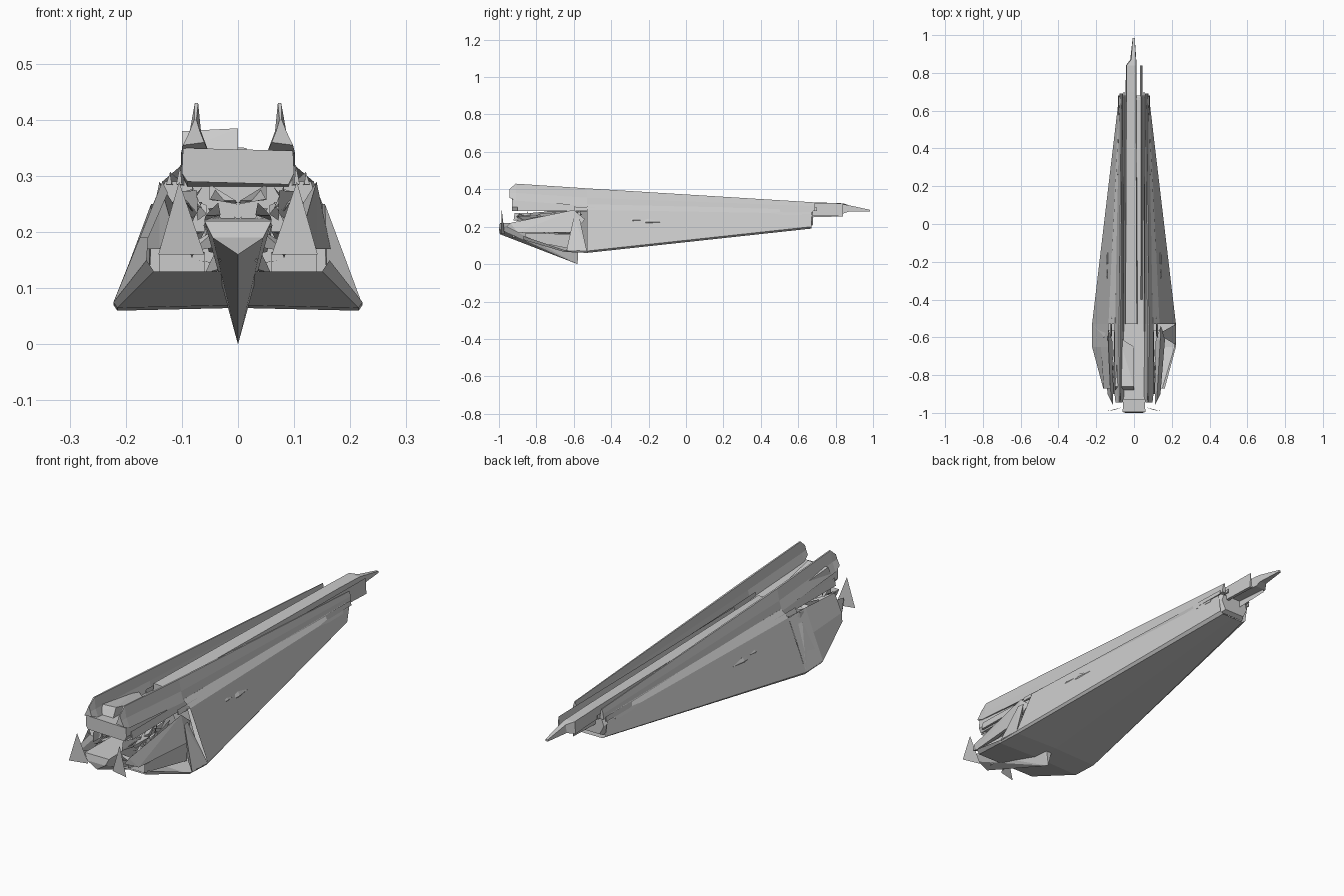
import bpy, bmesh, random
from mathutils import Vector

random.seed(4)


def finish(name, bm, mirror=False):
    bmesh.ops.recalc_face_normals(bm, faces=bm.faces)
    me = bpy.data.meshes.new(name)
    bm.to_mesh(me)
    bm.free()
    ob = bpy.data.objects.new(name, me)
    bpy.context.collection.objects.link(ob)
    if mirror:
        ob.modifiers.new("Mirror", 'MIRROR')
    return ob


def loft(name, sections, mirror=False, closed=True, caps=(True, True)):
    """Skin (y, [(x, z), ...]) cross-sections that share one point count."""
    bm = bmesh.new()
    rings = [[bm.verts.new((x, y, z)) for x, z in pts] for y, pts in sections]
    n = len(rings[0])
    for a, b in zip(rings, rings[1:]):
        for i in range(n if closed else n - 1):
            j = (i + 1) % n
            bm.faces.new((a[i], a[j], b[j], b[i]))
    if caps[0]:
        bm.faces.new(rings[0])
    if caps[1]:
        bm.faces.new(rings[-1])
    return finish(name, bm, mirror)


def hull_of(name, points, mirror=False):
    """Faceted solid around a handful of points."""
    bm = bmesh.new()
    vs = [bm.verts.new(p) for p in points]
    res = bmesh.ops.convex_hull(bm, input=vs)
    bmesh.ops.delete(bm, geom=list({v for v in res["geom_interior"]
                                    if isinstance(v, bmesh.types.BMVert)}), context='VERTS')
    return finish(name, bm, mirror)


def plate(name, points, mirror=True):
    bm = bmesh.new()
    bm.faces.new([bm.verts.new(p) for p in points])
    return finish(name, bm, mirror)


# Long tapering hull shell, open at the front
loft("hull", [
    (-0.53, [(0, 0.065), (0.215, 0.06), (0.222, 0.07), (0.135, 0.29), (0.10, 0.32), (0, 0.315)]),
    (0.67, [(0, 0.19), (0.055, 0.19), (0.07, 0.20), (0.08, 0.27), (0.075, 0.295), (0, 0.285)]),
], mirror=True, closed=False, caps=(False, False))

# Belly under the mouth, both sides
loft("mouth_belly", [
    (-0.87, [(0, 0.13), (0.15, 0.13), (0.163, 0.15)]),
    (-0.65, [(0, 0.07), (0.215, 0.065), (0.222, 0.075)]),
    (-0.53, [(0, 0.065), (0.215, 0.06), (0.222, 0.07)]),
], mirror=True, closed=False, caps=(False, False))

# Cheek wall on the left only; the right side is open
loft("left_cheek", [
    (-0.87, [(-0.163, 0.15), (-0.16, 0.19), (-0.125, 0.27)]),
    (-0.65, [(-0.222, 0.075), (-0.175, 0.19), (-0.135, 0.29)]),
    (-0.53, [(-0.222, 0.07), (-0.18, 0.18), (-0.135, 0.29)]),
], closed=False, caps=(False, False))

# Stepped stern block
loft("stern_block", [
    (0.66, [(-0.06, 0.20), (0.06, 0.20), (0.078, 0.26), (0.07, 0.29), (-0.07, 0.29), (-0.078, 0.26)]),
    (0.68, [(-0.05, 0.21), (0.05, 0.21), (0.07, 0.25), (0.06, 0.28), (-0.06, 0.28), (-0.07, 0.25)]),
])

# Bulkhead inside the mouth
plate("inner_bulkhead", [(-0.20, -0.54, 0.07), (0.20, -0.54, 0.07),
                         (0.13, -0.54, 0.29), (-0.13, -0.54, 0.29)], False)

# Central spine running to the stern spike
loft("spine", [
    (-0.53, [(-0.05, 0.30), (0.020, 0.30), (0.015, 0.35), (-0.045, 0.355)]),
    (0.70, [(-0.045, 0.28), (0.012, 0.28), (0.010, 0.325), (-0.04, 0.33)]),
    (0.84, [(-0.042, 0.27), (0.012, 0.27), (0.010, 0.32), (-0.04, 0.325)]),
    (0.87, [(-0.020, 0.28), (0.012, 0.28), (0.010, 0.315), (-0.015, 0.315)]),
    (0.985, [(-0.007, 0.282), (0.004, 0.282), (0.004, 0.290), (-0.007, 0.290)]),
])

# Side prong beside the spike
loft("stern_prong", [
    (-0.40, [(0.032, 0.30), (0.046, 0.30), (0.042, 0.34)]),
    (0.84, [(0.032, 0.255), (0.046, 0.255), (0.042, 0.325)]),
])
plate("spike_lower_blade", [(-0.03, 0.66, 0.25), (-0.03, 0.84, 0.255),
                            (-0.03, 0.84, 0.28), (-0.03, 0.66, 0.28)], False)

# Twin sharp upper rails with concave sides
loft("upper_rail", [
    (-0.945, [(0.060, 0.36), (0.098, 0.355), (0.086, 0.38), (0.078, 0.40), (0.074, 0.40), (0.068, 0.38)]),
    (-0.91, [(0.053, 0.345), (0.102, 0.34), (0.086, 0.38), (0.077, 0.43), (0.071, 0.43), (0.066, 0.38)]),
    (-0.53, [(0.055, 0.315), (0.102, 0.31), (0.090, 0.355), (0.079, 0.405), (0.071, 0.405), (0.065, 0.36)]),
    (0.69, [(0.058, 0.285), (0.076, 0.285), (0.074, 0.31), (0.067, 0.33), (0.063, 0.33), (0.060, 0.31)]),
], mirror=True)

# Thin deck strakes in the grooves and along the shoulders
for i, (x0, x1, z0, z1, h, ya, yb) in enumerate([
        (0.052, 0.050, 0.31, 0.285, 0.03, -0.57, 0.70),
        (0.100, 0.078, 0.285, 0.275, 0.035, -0.90, 0.68),
        (0.118, 0.081, 0.285, 0.262, 0.022, -0.60, 0.62)]):
    loft(f"strake_{i}", [
        (ya, [(x0, z0), (x0 + 0.010, z0), (x0 + 0.003, z0 + h)]),
        (yb, [(x1, z1), (x1 + 0.006, z1), (x1 + 0.002, z1 + h * 0.6)])], mirror=True)

# Forward bridge between the rails
loft("bridge", [
    (-0.93, [(-0.09, 0.29), (0.09, 0.285), (0.10, 0.305), (0.098, 0.345), (-0.098, 0.35), (-0.10, 0.305)]),
    (-0.53, [(-0.09, 0.28), (0.09, 0.28), (0.10, 0.30), (0.09, 0.32), (-0.09, 0.32), (-0.10, 0.30)]),
], caps=(True, False))
hull_of("bridge_cap", [(-0.10, -0.88, 0.345), (0, -0.88, 0.345), (0, -0.86, 0.385), (-0.10, -0.86, 0.38),
                       (0, -0.65, 0.335), (-0.08, -0.60, 0.345)])

# V-shaped prow with a keel point touching the ground
hull_of("prow", [(-0.06, -0.995, 0.22), (0.06, -0.995, 0.22), (-0.045, -1, 0.19), (0.045, -1, 0.19),
                 (0, -0.995, 0.16), (0, -0.58, 0.0), (-0.03, -0.57, 0.16), (0.03, -0.57, 0.16),
                 (-0.05, -0.62, 0.225), (0.05, -0.62, 0.225)])

# Standing triangular fins in front of the mouth
plate("front_fin", [(0.06, -0.97, 0.16), (0.142, -0.99, 0.16), (0.105, -0.985, 0.29)])

# Tapered side pods flanking the mouth
hull_of("side_pod", [(0.11, -0.96, 0.20), (0.12, -0.94, 0.22), (0.14, -0.90, 0.17), (0.165, -0.60, 0.17),
                     (0.14, -0.60, 0.29), (0.142, -0.54, 0.24), (0.115, -0.62, 0.25), (0.11, -0.88, 0.17)], True)

# Triangular pylons on the flanks
hull_of("flank_pylon", [(0.222, -0.64, 0.07), (0.222, -0.53, 0.07), (0.155, -0.60, 0.25),
                        (0.150, -0.57, 0.25), (0.16, -0.58, 0.08)], True)

# Lower intake boxes behind the fins
loft("lower_intake", [
    (-0.86, [(0.06, 0.13), (0.14, 0.13), (0.14, 0.165), (0.06, 0.165)]),
    (-0.56, [(0.06, 0.07), (0.14, 0.07), (0.14, 0.16), (0.06, 0.16)]),
], mirror=True, caps=(False, True))

# Splintered machinery in the mouth
bm = bmesh.new()
for _ in range(24):
    c = Vector((random.uniform(0.02, 0.10), random.uniform(-0.88, -0.62), random.uniform(0.15, 0.27)))
    vs = [bm.verts.new(c + Vector((random.uniform(-0.03, 0.03), random.uniform(-0.09, 0.09),
                                   random.uniform(-0.03, 0.03)))) for _ in range(4)]
    for a, b, d in ((0, 1, 2), (0, 1, 3), (0, 2, 3), (1, 2, 3)):
        bm.faces.new((vs[a], vs[b], vs[d]))
finish("mouth_machinery", bm, True)

# Small sensor lumps on the hull sides
for i, (x, y, z, r) in enumerate([(0.140, -0.20, 0.225, 0.018), (0.131, -0.14, 0.23, 0.010),
                                  (0.142, -0.28, 0.235, 0.010), (0.095, 0.38, 0.25, 0.006)]):
    hull_of(f"side_sensor_{i}", [(x, y - 4 * r, z - r * 0.3), (x, y + 4 * r, z), (x + r * 0.5, y, z),
                                 (x - r, y, z), (x, y, z + r), (x, y - r, z - r)], True)
